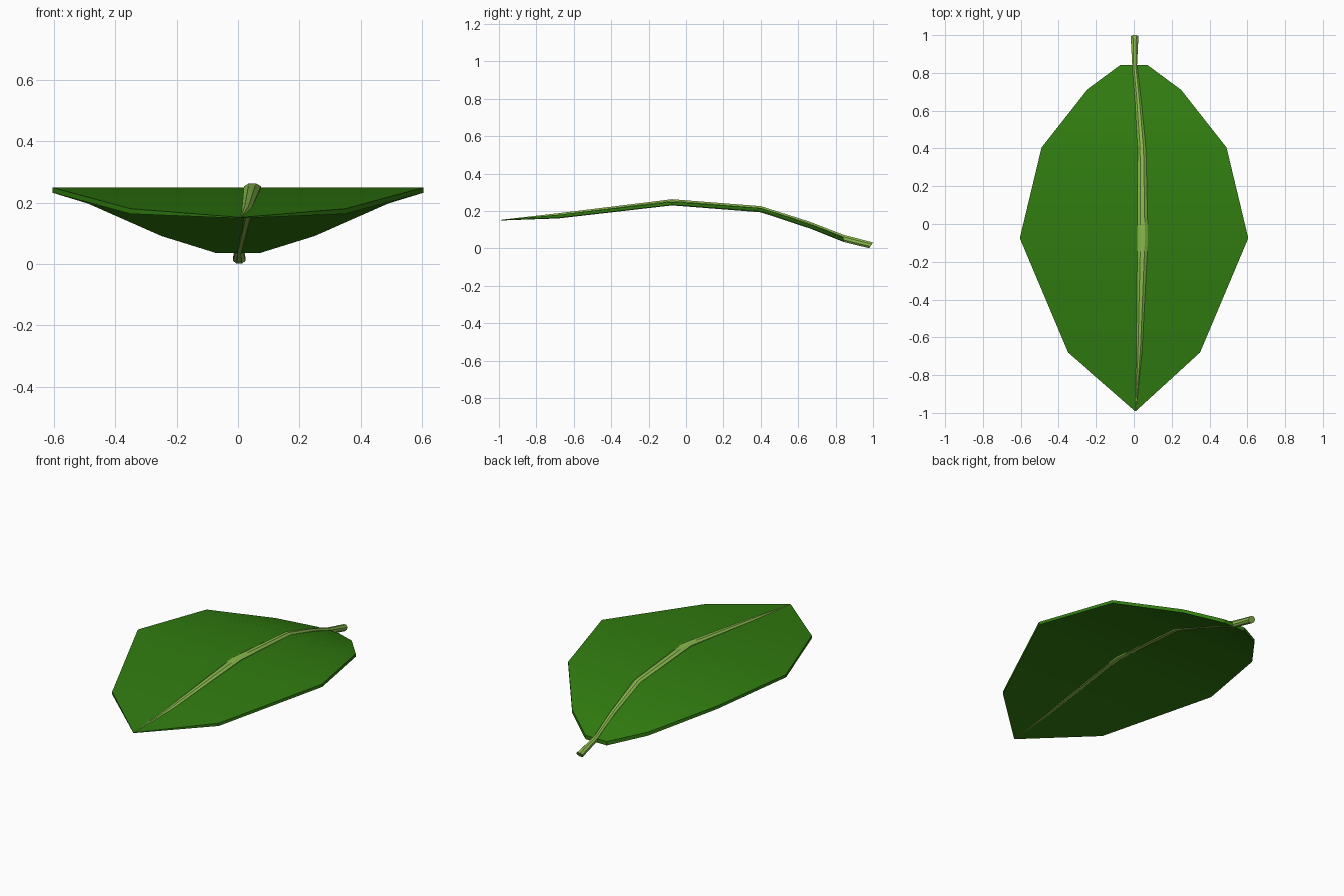
import bpy, bmesh, math

cube = bpy.data.objects.get("Cube")
if cube:
    bpy.data.objects.remove(cube, do_unlink=True)


def make_material(name, rgb):
    mat = bpy.data.materials.new(name)
    mat.use_nodes = True
    mat.diffuse_color = (*rgb, 1)
    mat.node_tree.nodes["Principled BSDF"].inputs["Base Color"].default_value = (*rgb, 1)
    return mat


def loft(name, rings, mat):
    """Skin a list of equal-sized point rings and cap both ends."""
    bm = bmesh.new()
    loops = [[bm.verts.new(p) for p in ring] for ring in rings]
    n = len(loops[0])
    for a, b in zip(loops, loops[1:]):
        for i in range(n):
            j = (i + 1) % n
            bm.faces.new((a[i], a[j], b[j], b[i]))
    bm.faces.new(loops[0])
    bm.faces.new(loops[-1])
    bmesh.ops.recalc_face_normals(bm, faces=bm.faces[:])
    mesh = bpy.data.meshes.new(name)
    bm.to_mesh(mesh)
    bm.free()
    mesh.materials.append(mat)
    obj = bpy.data.objects.new(name, mesh)
    bpy.context.collection.objects.link(obj)
    bpy.ops.object.select_all(action="DESELECT")
    obj.select_set(True)
    bpy.context.view_layer.objects.active = obj
    bpy.ops.object.shade_smooth_by_angle(angle=math.radians(30))
    return obj


leaf_green = make_material("leaf green", (0.03, 0.2, 0.005))
vein_green = make_material("pale vein green", (0.26, 0.5, 0.075))

# Leaf blade: y, half width, top height, thickness
blade = [
    (-0.99, 0.003, 0.152, 0.003),
    (-0.68, 0.35, 0.18, 0.017),
    (-0.075, 0.605, 0.249, 0.017),
    (0.405, 0.49, 0.215, 0.018),
    (0.71, 0.25, 0.112, 0.021),
    (0.843, 0.07, 0.058, 0.023),
]
rings = []
for y, w, z, t in blade:
    mid = 0.008 if w < 0.01 else 0
    rings.append([(mid - w, y, z), (mid + w, y, z),
                  (mid + w, y, z - t), (mid - w, y, z - t)])
loft("leaf_blade", rings, leaf_green)

# Midrib and stalk: centre x, y, centre z, half width, half height
midrib = [
    (0.01, -0.985, 0.151, 0.002, 0.002),
    (0.028, -0.68, 0.174, 0.015, 0.014),
    (0.047, -0.075, 0.246, 0.028, 0.0165),
    (0.042, 0.4, 0.209, 0.022, 0.0165),
    (0.022, 0.66, 0.125, 0.016, 0.018),
    (0.004, 0.843, 0.053, 0.013, 0.019),
    (0.004, 0.99, 0.016, 0.02, 0.0155),
]
rings = []
for k, (x, y, z, w, h) in enumerate(midrib):
    ring = []
    for i in range(8):
        a = math.radians(22.5 + 45 * i)
        c, s = math.cos(a) / math.cos(math.pi / 8), math.sin(a) / math.cos(math.pi / 8)
        # the cut end of the stalk leans with its slope
        lean = 0.01 * s if k == len(midrib) - 1 else 0
        ring.append((x + w * c, y + lean, z + h * s))
    rings.append(ring)
loft("midrib_and_stalk", rings, vein_green)
